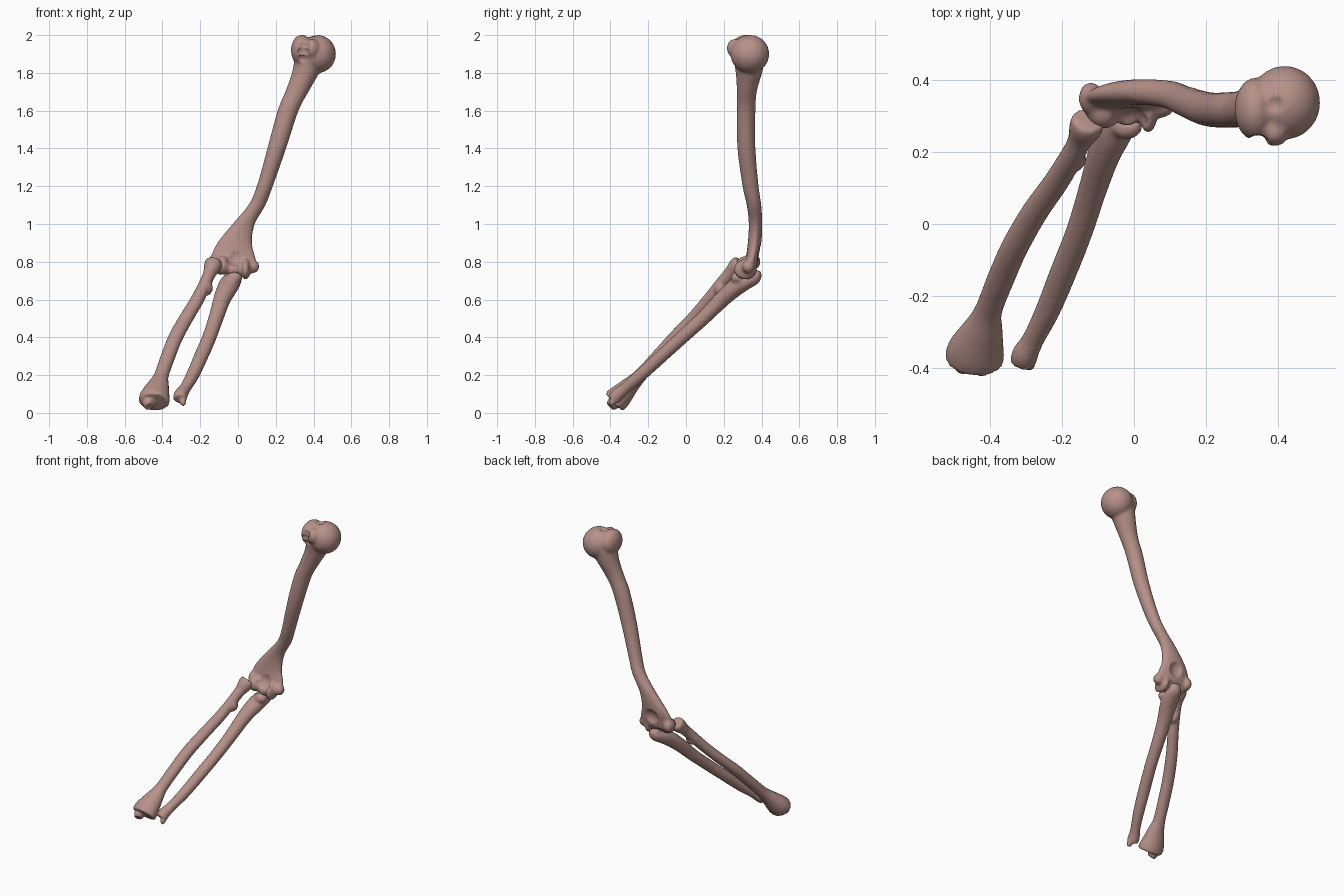
import bpy, bmesh, math
from mathutils import Vector, Matrix

bone = bpy.data.materials.new("dusty pink bone")
bone.diffuse_color = (0.47, 0.285, 0.25, 1)
SIDES = 20


def spline(rows, steps=5):
    """Catmull-Rom through rows of (x, y, z, half width, half depth)."""
    rows = [Vector(r) for r in rows]
    pts = [rows[0] * 2 - rows[1]] + rows + [rows[-1] * 2 - rows[-2]]
    out = []
    for i in range(1, len(pts) - 2):
        a, b, c, d = pts[i - 1:i + 3]
        for k in range(steps):
            t = k / steps
            out.append(0.5 * (2 * b + (c - a) * t + (2 * a - 5 * b + 4 * c - d) * t * t
                              + (3 * b - a - 3 * c + d) * t ** 3))
    return out + [rows[-1]]


def loft(bm, rows, level):
    """Closed tube of ellipses; level keeps every ring horizontal."""
    path = spline(rows)
    rings = []
    for i, p in enumerate(path):
        c = Vector(p[:3])
        t = Vector(path[min(i + 1, len(path) - 1)][:3]) - Vector(path[max(i - 1, 0)][:3])
        t = Vector((0, 0, -1)) if level else t.normalized()
        u = (Vector((1, 0, 0)) - t * t.x).normalized()
        v = t.cross(u)
        rings.append([bm.verts.new(c + u * p[3] * math.cos(a) + v * p[4] * math.sin(a))
                      for a in (2 * math.pi * k / SIDES for k in range(SIDES))])
    for r, s in zip(rings, rings[1:]):
        for k in range(SIDES):
            n = (k + 1) % SIDES
            bm.faces.new((r[k], r[n], s[n], s[k]))
    bm.faces.new(rings[0][::-1])
    bm.faces.new(rings[-1])


def make_bone(name, rows, blobs, dents, level=False):
    """Shaft plus swellings fused together, then hollows pressed in."""
    bm = bmesh.new()
    loft(bm, rows, level)
    bmesh.ops.recalc_face_normals(bm, faces=bm.faces)
    for x, y, z, sx, sy, sz in blobs:
        bmesh.ops.create_uvsphere(bm, u_segments=24, v_segments=16, radius=1,
                                  matrix=Matrix.Translation((x, y, z)) @ Matrix.Diagonal((sx, sy, sz, 1)))
    mesh = bpy.data.meshes.new(name)
    bm.to_mesh(mesh)
    bm.free()
    obj = bpy.data.objects.new(name, mesh)
    bpy.context.collection.objects.link(obj)
    fuse = obj.modifiers.new("fuse", 'REMESH')
    fuse.mode = 'VOXEL'
    fuse.voxel_size = 0.009
    soft = obj.modifiers.new("soften", 'SMOOTH')
    soft.factor = 0.5
    soft.iterations = 4
    dg = bpy.context.evaluated_depsgraph_get()
    fused = bpy.data.meshes.new_from_object(obj.evaluated_get(dg))
    obj.modifiers.clear()
    obj.data = fused
    fused.name = name
    for vert in fused.vertices:
        for x, y, z, r in dents:
            d = vert.co - Vector((x, y, z))
            if 1e-6 < d.length < r:
                vert.co = Vector((x, y, z)) + d.normalized() * r
    fused.materials.clear()
    fused.materials.append(bone)
    for poly in fused.polygons:
        poly.material_index = 0
        poly.use_smooth = True
    return obj


# Upper arm bone: head, tubercles, shaft, flared elbow end
make_bone(
    "upper_arm_bone",
    [(.385, .335, 1.88, .085, .085), (.358, .333, 1.80, .073, .07),
     (.312, .322, 1.70, .062, .053), (.265, .318, 1.60, .056, .05),
     (.205, .32, 1.40, .05, .048), (.142, .342, 1.20, .043, .043),
     (.100, .36, 1.10, .046, .039), (.03, .368, 1.00, .06, .036),
     (-.018, .363, .90, .093, .036), (-.025, .35, .82, .12, .034),
     (-.02, .34, .77, .115, .036)],
    [(.42, .338, 1.90, .099, .103, .101),      # ball head
     (.338, .32, 1.92, .058, .088, .082),      # greater tubercle
     (.392, .258, 1.93, .04, .042, .05),       # lesser tubercle
     (-.085, .315, .78, .05, .05, .05),        # rounded condyle
     (-.02, .315, .757, .04, .042, .04),       # pulley waist
     (.04, .315, .76, .026, .062, .055),       # pulley rim
     (.078, .33, .775, .035, .034, .036),      # inner epicondyle
     (-.12, .35, .80, .034, .045, .045)],      # outer epicondyle
    [(.345, .215, 1.95, .036), (.342, .222, 1.91, .034), (.34, .235, 1.87, .03),
     (.385, .33, 2.03, .045),
     (-.01, .44, .84, .072), (-.01, .262, .835, .065)],
    level=True)

# Outer forearm bone: cup head, neck, shaft, broad wrist end
make_bone(
    "outer_forearm_bone",
    [(-.127, .29, .80, .046, .043), (-.135, .268, .775, .047, .046),
     (-.15, .235, .74, .035, .035), (-.167, .20, .70, .033, .034),
     (-.215, .12, .60, .036, .033), (-.275, .035, .50, .038, .033),
     (-.33, -.06, .40, .039, .034), (-.37, -.15, .30, .039, .034),
     (-.405, -.24, .20, .039, .036), (-.42, -.29, .15, .056, .046),
     (-.44, -.35, .087, .08, .064), (-.445, -.38, .057, .082, .067)],
    [(-.165, .18, .66, .032, .034, .04),       # tuberosity
     (-.475, -.385, .05, .03, .035, .035)],    # wrist point
    [(-.108, .335, .845, .055), (-.452, -.45, -.015, .075)])

# Inner forearm bone: hooked elbow end, tapering shaft, small wrist knob
make_bone(
    "inner_forearm_bone",
    [(-.02, .372, .755, .03, .025), (-.024, .362, .72, .044, .038),
     (-.037, .315, .695, .054, .044), (-.056, .26, .662, .054, .047),
     (-.085, .19, .60, .046, .043), (-.117, .09, .50, .04, .038),
     (-.152, -.02, .40, .038, .036), (-.195, -.13, .30, .038, .035),
     (-.24, -.24, .20, .035, .034), (-.28, -.32, .13, .031, .031),
     (-.303, -.362, .095, .037, .036), (-.308, -.385, .072, .036, .034)],
    [(-.02, .272, .715, .044, .036, .032),     # coronoid beak
     (-.292, -.392, .055, .018, .018, .02)],   # wrist point
    [(-.005, .315, .77, .05)])
